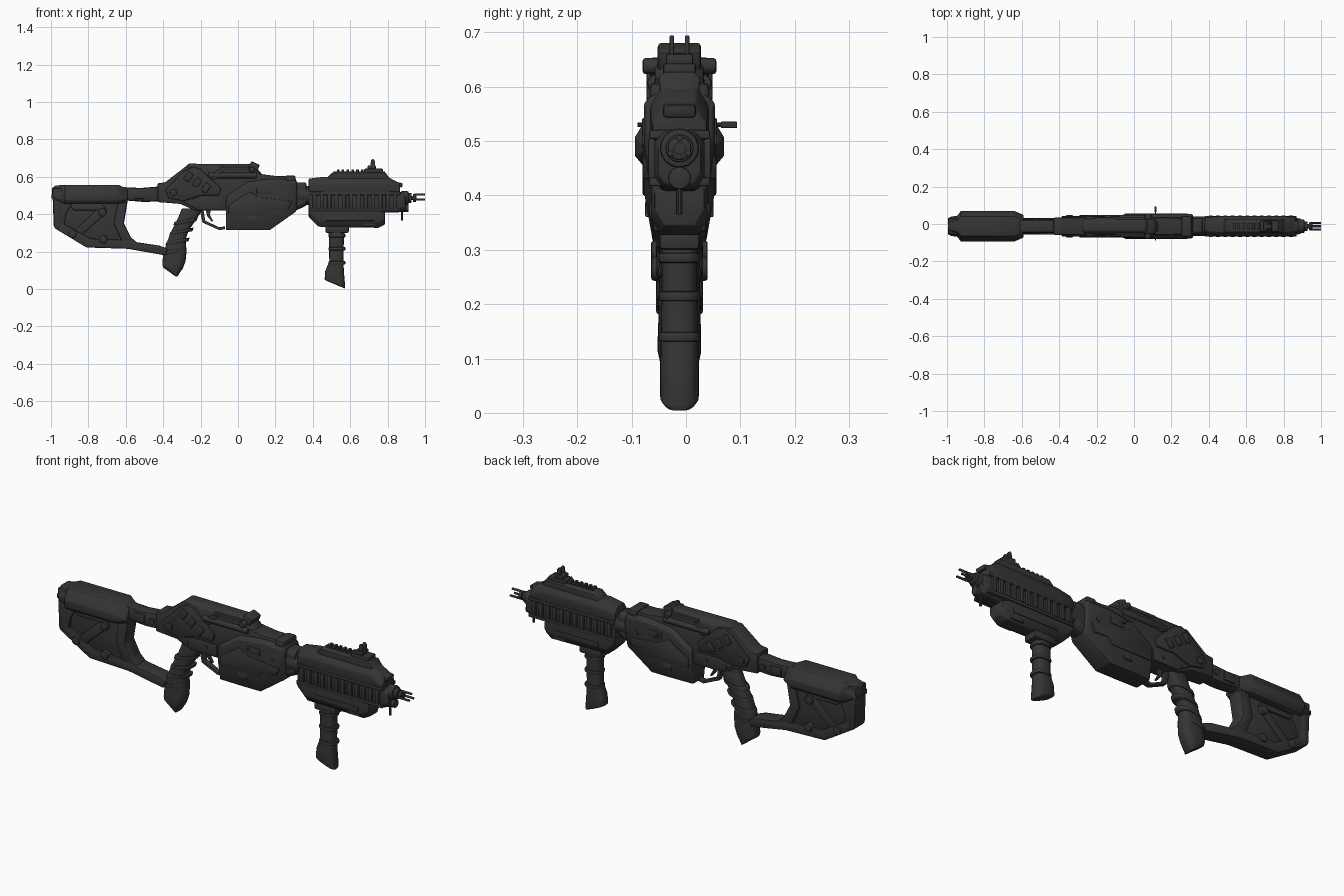
import bpy, bmesh, math
from mathutils import Vector, Matrix

Y0 = -0.012   # centre plane of the body
mat = bpy.data.materials.new("charcoal")
mat.diffuse_color = (0.036, 0.036, 0.036, 1)


def finish(name, bm, bevel=0.0):
    bmesh.ops.recalc_face_normals(bm, faces=bm.faces)
    me = bpy.data.meshes.new(name)
    bm.to_mesh(me)
    bm.free()
    me.materials.append(mat)
    ob = bpy.data.objects.new(name, me)
    ob.location.y = Y0
    bpy.context.collection.objects.link(ob)
    if bevel:
        m = ob.modifiers.new("edge", 'BEVEL')
        m.width, m.segments = bevel, 2
        m.limit_method, m.angle_limit = 'ANGLE', math.radians(28)
    return ob


def skin(name, rings, bevel=0.0):
    """Bridge closed rings of points and cap both ends."""
    bm = bmesh.new()
    vs = [[bm.verts.new(p) for p in r] for r in rings]
    n = len(vs[0])
    for a, b in zip(vs, vs[1:]):
        for i in range(n):
            bm.faces.new((a[i], a[(i + 1) % n], b[(i + 1) % n], b[i]))
    bm.faces.new(vs[0])
    bm.faces.new(vs[-1])
    return finish(name, bm, bevel)


def plate(name, pts, hy, bevel=0.006, y=0.0):
    """Side profile (x, z) extruded across the width."""
    return skin(name, [[(x, y + s * hy, z) for x, z in pts] for s in (-1, 1)], bevel)


def loft(name, stations, bot=(.02, .015), top=(.02, .015), bevel=0.005):
    """Chamfered box section lofted along x; station = x, z0, z1, half width."""
    rings = []
    for x, z0, z1, h in stations:
        half = [(h - bot[1], z0), (h, z0 + bot[0]), (h, z1 - top[0]), (h - top[1], z1)]
        rings.append([(x, y, z) for y, z in half] + [(x, -y, z) for y, z in reversed(half)])
    return skin(name, rings, bevel)


def box(name, c, s, tilt=0.0, bevel=0.003):
    bm = bmesh.new()
    bmesh.ops.create_cube(bm, size=1, matrix=Matrix.Translation(c)
                          @ Matrix.Rotation(math.radians(tilt), 4, 'Y') @ Matrix.Diagonal((*s, 1)))
    return finish(name, bm, bevel)


def rod(name, a, b, r, bevel=0.0, n=20):
    a, b = Vector(a), Vector(b)
    d = b - a
    bm = bmesh.new()
    bmesh.ops.create_cone(bm, cap_ends=True, segments=n, radius1=r, radius2=r, depth=d.length,
                          matrix=Matrix.Translation((a + b) / 2) @ d.to_track_quat('Z', 'Y').to_matrix().to_4x4())
    return finish(name, bm, bevel)


def handle(name, stations, n=20):
    """Rounded grip; station = back x, back z, front x, front z, half width."""
    rings = []
    for xb, zb, xf, zf, hy in stations:
        ring = []
        for i in range(n):
            t = 2 * math.pi * i / n
            c, s = math.cos(t), math.sin(t)
            u = .5 + .5 * math.copysign(abs(c) ** .7, c)
            ring.append((xb + (xf - xb) * u, hy * math.copysign(abs(s) ** .7, s), zb + (zf - zb) * u))
        rings.append(ring)
    return skin(name, rings, 0.004)


# ---- shoulder stock
loft("cheek_rest", [(-.995, .485, .538, .042), (-.975, .468, .553, .052), (-.945, .46, .556, .056),
                    (-.925, .455, .557, .082), (-.64, .455, .557, .082), (-.59, .465, .535, .06)],
     (.018, .015), (.05, .03))
plate("butt_pad", [(-.993, .54), (-.985, .33), (-.955, .31), (-.94, .34), (-.94, .54)], .045, .01)
plate("stock_web", [(-.97, .47), (-.97, .33), (-.80, .235), (-.60, .235), (-.56, .25), (-.61, .35), (-.59, .47)], .03)
plate("stock_lower_frame", [(-.98, .36), (-.98, .325), (-.81, .222), (-.59, .215), (-.39, .18), (-.375, .215),
                            (-.42, .232), (-.54, .25), (-.565, .26), (-.79, .27), (-.95, .36)], .043)
plate("stock_front_post", [(-.64, .47), (-.665, .35), (-.62, .25), (-.54, .247), (-.575, .28), (-.612, .35),
                           (-.592, .47)], .042)
plate("stock_rear_post", [(-.98, .47), (-.98, .33), (-.93, .31), (-.92, .40), (-.88, .47)], .042)
plate("stock_diagonal_strut", [(-.75, .43), (-.70, .41), (-.86, .265), (-.90, .29)], .038)
plate("stock_cross_strut", [(-.90, .45), (-.72, .45), (-.70, .42), (-.88, .42)], .04)
for x, z in ((-.725, .41), (-.885, .295), (-.72, .265)):
    rod("stock_bolt", (x, -.052, z), (x, .052, z), .022, .005)
plate("buffer_tube", [(-.62, .545), (-.52, .54), (-.40, .55), (-.40, .47), (-.50, .465), (-.62, .475)], .035, .014)
box("tube_latch", (-.53, 0, .505), (.06, .082, .045))
rod("tube_pin", (-.455, -.043, .505), (-.455, .043, .505), .014)
box("tube_collar", (-.405, 0, .513), (.045, .09, .10), bevel=.01)

# ---- receiver
plate("receiver_core", [(-.43, .565), (-.39, .57), (-.28, .655), (.08, .62), (.31, .59), (.31, .44), (-.07, .42),
                        (-.23, .42), (-.31, .455), (-.43, .465)], .046)
loft("receiver_front", [(-.065, .315, .47, .058), (-.06, .315, .50, .062), (.05, .315, .575, .065),
                        (.17, .315, .59, .065), (.305, .41, .59, .065), (.315, .425, .575, .06)],
     (.09, .016), (.02, .02))
plate("lower_side_panel", [(-.05, .40), (.17, .40), (.20, .43), (.27, .43), (.29, .47), (.12, .49), (.06, .52),
                           (-.05, .45)], .068, .004)
box("front_latch", (.14, 0, .525), (.08, .138, .035))
box("side_button", (.075, 0, .375), (.05, .126, .03))
rod("front_pin", (.25, -.069, .50), (.25, .069, .50), .012)
plate("rear_side_panel", [(-.39, .53), (-.29, .63), (-.24, .655), (-.20, .64), (-.09, .54), (-.10, .50),
                          (-.20, .50), (-.29, .47), (-.37, .485)], .054)
plate("lower_rear_panel", [(-.30, .47), (-.21, .49), (-.08, .49), (-.08, .425), (-.22, .425)], .05, .004)
for i in range(3):
    box("selector_block", (-.265 + .047 * i, 0, .60 - .03 * i), (.034, .122, .05), 35, .005)
rod("rear_pivot", (-.345, -.06, .515), (-.345, .06, .515), .018, .004)
for x, z in ((-.14, .46), (-.25, .455)):
    rod("receiver_pin", (x, -.054, z), (x, .054, z), .01)

# ---- top cover with side rods
loft("top_cover", [(-.30, .60, .635, .035), (-.265, .60, .67, .045), (.085, .60, .667, .045), (.135, .57, .605, .042)],
     (.01, .005), (.025, .02))
for s in (-1, 1):
    rod("cover_side_rod", (-.16, s * .043, .607), (.10, s * .043, .607), .016, .004)
box("cover_rib", (-.02, 0, .645), (.15, .096, .018))
plate("cover_side_slope", [(-.16, .60), (-.10, .64), (-.07, .64), (-.12, .58)], .054, .004)
rod("cover_hinge_knob", (.075, -.068, .638), (.075, .068, .638), .015, .006)
box("cover_hinge", (.085, 0, .653), (.05, .08, .045), 25, .008)
box("front_cover", (.19, 0, .59), (.13, .09, .03), bevel=.008)
box("receiver_ring", (.28, 0, .59), (.055, .11, .035), bevel=.01)

# ---- charging handle on the far side
rod("charging_pin", (.115, -.077, .53), (.115, .085, .53), .004, n=10)
box("charging_handle", (.115, .091, .53), (.012, .03, .012), bevel=.002)

# ---- trigger and rear grip
plate("trigger_guard", [(-.205, .425), (-.19, .355), (-.10, .315), (-.07, .32), (-.07, .335), (-.10, .33),
                        (-.175, .365), (-.185, .425)], .014, .003)
plate("trigger", [(-.175, .43), (-.165, .39), (-.14, .36), (-.133, .364), (-.15, .395), (-.145, .43)], .008, .002)
handle("rear_grip", [(-.30, .43, -.19, .43, .036), (-.32, .38, -.205, .40, .036), (-.365, .29, -.265, .31, .037),
                     (-.385, .235, -.28, .265, .038), (-.40, .19, -.275, .20, .038),
                     (-.405, .13, -.28, .15, .04), (-.40, .115, -.295, .11, .04), (-.335, .068, -.325, .066, .03)])
for i in range(4):
    t = i / 3
    xb, zb = -.337 - .063 * t, .35 - .16 * t
    handle("grip_band", [(xb + o * .4 - .006, zb + o, xb + .112 + o * .4 + .006, zb + .022 + o, .041)
                         for o in (.01, -.01)])

# ---- barrel neck and handguard
rod("barrel_neck", (.30, 0, .50), (.39, 0, .50), .052, n=28)
loft("neck_block", [(.31, .42, .57, .045), (.365, .445, .568, .045)])
loft("upper_shroud", [(.378, .50, .59, .048), (.46, .50, .60, .054), (.80, .50, .60, .054), (.865, .50, .565, .05)],
     (.01, .004), (.035, .022))
loft("shroud_cap", [(.47, .58, .59, .035), (.51, .58, .627, .037), (.785, .58, .627, .037), (.81, .58, .592, .035)],
     (.005, .003), (.008, .012))
loft("handguard_core", [(.378, .40, .52, .046), (.86, .41, .52, .046), (.895, .42, .51, .04)])
for z in (.512, .425):
    box("handguard_rail", (.625, 0, z), (.49, .112, .016))
for i in range(12):
    box("handguard_rib", (.41 + .039 * i, 0, .468), (.022, .116, .075), bevel=.004)
loft("lower_handguard", [(.378, .385, .42, .052), (.43, .333, .42, .052), (.75, .327, .42, .052), (.785, .345, .41, .046)],
     (.03, .018), (.005, .003))
box("lower_side_rail", (.60, 0, .375), (.26, .112, .022))
box("lower_side_clip", (.70, 0, .35), (.07, .095, .03))
box("muzzle_hood", (.835, 0, .562), (.09, .06, .024), 10, .006)

# ---- top rail and sight
box("sight_base", (.725, 0, .632), (.10, .06, .022), bevel=.005)
box("sight_block", (.715, 0, .65), (.045, .05, .022), bevel=.005)
for s in (-1, 1):
    plate("sight_post", [(.705, .645), (.712, .69), (.722, .695), (.732, .685), (.735, .645)], .004, .002, s * .014)
for i in range(6):
    box("top_rail_tooth", (.535 + .026 * i, 0, .631), (.014, .036, .018), bevel=.002)

# ---- muzzle
rod("muzzle_collar", (.87, 0, .487), (.912, 0, .487), .036, .006, 28)
rod("muzzle_tube", (.90, 0, .487), (.928, 0, .487), .026, .004, 24)
rod("muzzle_rod", (.92, 0, .487), (.955, 0, .487), .011)
rod("fork_base", (.935, 0, .487), (.952, 0, .487), .022, .004)
for i in range(3):
    a = math.radians(90 + 120 * i)
    y, z = .019 * math.cos(a), .487 + .019 * math.sin(a)
    rod("fork_prong", (.945, y, z), (1.0, y, z), .006, .002, 10)
rod("lower_tube", (.85, 0, .432), (.912, 0, .432), .021, .004, 24)
rod("front_stud", (.877, 0, .43), (.877, 0, .365), .006, n=10)

# ---- foregrip
box("foregrip_mount", (.53, 0, .32), (.125, .075, .04), bevel=.008)
handle("foregrip", [(.482, .33, .572, .33, .034), (.487, .26, .566, .26, .033), (.488, .15, .563, .15, .034),
                    (.466, .095, .567, .085, .036), (.463, .05, .573, .012, .036), (.475, .043, .57, .003, .028)])
for z in (.285, .215, .14):
    handle("foregrip_band", [(.484, z + o, .574, z + o, .039) for o in (.009, -.009)])

# ---- apply bevels, smooth shading with sharp edges kept
bpy.ops.object.select_all(action='SELECT')
bpy.context.view_layer.objects.active = bpy.context.selected_objects[0]
bpy.ops.object.convert(target='MESH')
bpy.ops.object.shade_smooth_by_angle(angle=math.radians(35))
